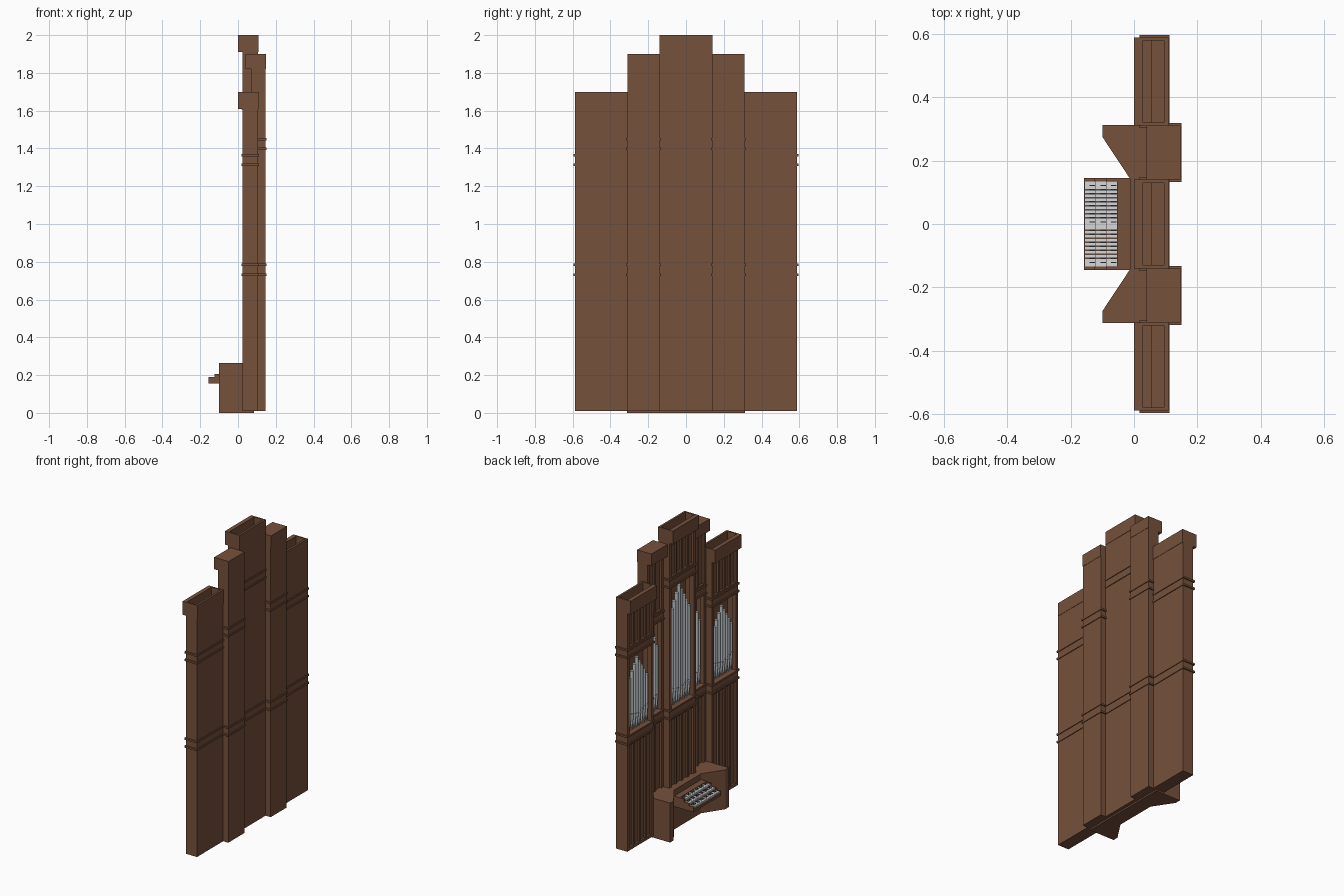
import bpy, bmesh, math
from mathutils import Matrix, Vector

if "Cube" in bpy.data.objects:
    bpy.data.objects.remove(bpy.data.objects["Cube"])


def material(name, rgb):
    m = bpy.data.materials.new(name)
    m.diffuse_color = (*rgb, 1)
    m.use_nodes = True
    m.node_tree.nodes["Principled BSDF"].inputs["Base Color"].default_value = m.diffuse_color
    return m


WOOD = material("brown wood", (0.18, 0.082, 0.044))
METAL = material("pipe metal", (0.56, 0.60, 0.63))
IVORY = material("key white", (0.68, 0.68, 0.68))
EBONY = material("key black", (0.02, 0.02, 0.02))


def finish(bm, name, mat, smooth=False):
    bmesh.ops.recalc_face_normals(bm, faces=bm.faces)
    me = bpy.data.meshes.new(name)
    bm.to_mesh(me)
    bm.free()
    me.materials.append(mat)
    ob = bpy.data.objects.new(name, me)
    bpy.context.collection.objects.link(ob)
    if smooth:
        bpy.ops.object.select_all(action='DESELECT')
        ob.select_set(True)
        bpy.context.view_layer.objects.active = ob
        bpy.ops.object.shade_smooth_by_angle(angle=math.radians(40))
    return ob


def box(bm, x0, x1, y0, y1, z0, z1):
    c = Vector(((x0 + x1) / 2, (y0 + y1) / 2, (z0 + z1) / 2))
    s = Matrix.Diagonal((x1 - x0, y1 - y0, z1 - z0, 1))
    bmesh.ops.create_cube(bm, size=1, matrix=Matrix.Translation(c) @ s)


def boxes(name, mat, items):
    bm = bmesh.new()
    for b in items:
        box(bm, *b)
    return finish(bm, name, mat)


def cylinder(bm, r0, r1, x, y, z0, z1, sides=12):
    bmesh.ops.create_cone(bm, cap_ends=True, segments=sides, radius1=r0, radius2=r1,
                          depth=z1 - z0, matrix=Matrix.Translation((x, y, (z0 + z1) / 2)))


def panel_field(name, xf, y0, y1, z0, z1, count):
    """Framed field of tall narrow recessed panels."""
    post, rail, rib = 0.024, 0.02, 0.014
    items = [(xf + 0.014, xf + 0.03, y0, y1, z0, z1)]
    items += [(xf, xf + 0.02, y0, y1, z0, z0 + rail), (xf, xf + 0.02, y0, y1, z1 - rail, z1)]
    items += [(xf, xf + 0.02, y0, y0 + post, z0, z1), (xf, xf + 0.02, y1 - post, y1, z0, z1)]
    step = (y1 - y0 - 2 * post + rib) / count
    for i in range(1, count):
        y = y0 + post + i * step - rib
        items.append((xf + 0.002, xf + 0.02, y, y + rib, z0, z1))
    boxes(name, WOOD, items)


def tower(name, y0, y1, xf, xb, top, crown_z, crown_x, mz, panels, pipes, low, peak, hollow):
    """One bay of the case; xf is the facade plane, xb the back, mz the upper moulding."""
    # carcass: back wall, side walls and shelves
    carcass = [(xb - 0.012, xb, y0, y1, 0.01, top),
               (xf + 0.01, xb, y0, y0 + 0.01, 0.01, top),
               (xf + 0.01, xb, y1 - 0.01, y1, 0.01, top),
               (xf, xb, y0, y1, 0.735, 0.78),
               (xf, xb, y0, y1, mz, mz + 0.05),
               (xf, xb, y0, y1, 0.01, 0.02)]
    # posts beside the pipe opening
    carcass += [(xf, xf + 0.03, y0, y0 + 0.022, 0.78, mz),
                (xf, xf + 0.03, y1 - 0.022, y1, 0.78, mz)]
    boxes(name + "_carcass", WOOD, carcass)
    panel_field(name + "_lower_panels", xf, y0, y1, 0.01, 0.735, panels)
    panel_field(name + "_upper_panels", xf, y0, y1, mz + 0.05, crown_z + 0.005, panels)
    # crown, open above on the wide bays
    if hollow:
        crown = [(crown_x, xf + 0.003, y0, y1, crown_z, top),
                 (xf, xb + 0.002, y0, y0 + 0.01, crown_z, top),
                 (xf, xb + 0.002, y1 - 0.01, y1, crown_z, top),
                 (xb - 0.005, xb + 0.002, y0, y1, crown_z, top)]
    else:
        crown = [(crown_x, xb + 0.002, y0, y1, crown_z, top)]
    boxes(name + "_crown", WOOD, crown)
    # double mouldings
    boxes(name + "_mouldings", WOOD,
          [(xf - 0.007, xb + 0.005, y0 - 0.008, y1 + 0.008, z, z + 0.012)
           for z in (0.725, 0.778, mz - 0.003, mz + 0.048)])
    # pipes: conical foot, mouth lip and body, tallest in the middle
    bm = bmesh.new()
    a, b = y0 + 0.024, y1 - 0.024
    step = (b - a) / pipes
    r = step * 0.45
    mid = (pipes - 1) / 2
    for i in range(pipes):
        t = 1 - abs(i - mid) / mid
        y, x = a + (i + 0.5) * step, xf + 0.028
        ztop = low + (peak - low) * t
        foot = 0.90 - 0.03 * t
        cylinder(bm, r * 0.3, r, x, y, 0.785, foot)
        cylinder(bm, r, r, x, y, foot, ztop)
        box(bm, x - r - 0.001, x, y - r * 0.5, y + r * 0.5, foot + 0.012, foot + 0.018)
    finish(bm, name + "_pipes", METAL, smooth=True)


# five bays: wide centre, recessed narrow pair, wide outer pair
tower("centre_bay", -0.14, 0.14, 0.025, 0.107, 2.0, 1.91, 0.0, 1.61, 4, 9, 1.40, 1.575, True)
for s, side in ((-1, "right"), (1, "left")):
    n = sorted((s * 0.14, s * 0.31))
    o = sorted((s * 0.31, s * 0.588))
    tower(side + "_narrow_bay", *n, 0.068, 0.145, 1.9, 1.82, 0.04, 1.395, 2, 5, 1.22, 1.35, False)
    tower(side + "_outer_bay", *o, 0.025, 0.107, 1.7, 1.61, 0.0, 1.31, 4, 9, 1.11, 1.26, True)

# console with splayed wings
half = [(0.085, 0.312), (-0.10, 0.312), (-0.10, 0.275), (-0.012, 0.142)]
plan = half + [(x, -y) for x, y in reversed(half)]
bm = bmesh.new()
face = bm.faces.new([bm.verts.new((x, y, 0)) for x, y in plan])
ext = bmesh.ops.extrude_face_region(bm, geom=[face])
bmesh.ops.translate(bm, vec=(0, 0, 0.265),
                    verts=[v for v in ext["geom"] if isinstance(v, bmesh.types.BMVert)])
finish(bm, "console", WOOD)

# key desk: shelf, back rest and stepped cheeks
desk = [(-0.157, -0.01, -0.145, 0.145, 0.155, 0.17),
        (-0.053, -0.01, -0.145, 0.145, 0.165, 0.225)]
for s in (-1, 1):
    y = sorted((s * 0.134, s * 0.145))
    for x, z in ((-0.157, 0.19), (-0.124, 0.205), (-0.088, 0.225)):
        desk.append((x, -0.01, *y, 0.16, z))
boxes("key_desk", WOOD, desk)

# three stepped manuals
white, black = [], []
count = 21
w = 0.268 / count
for x, z in ((-0.156, 0.188), (-0.122, 0.204), (-0.088, 0.220)):
    for i in range(count):
        y = -0.134 + i * w
        white.append((x, x + 0.036, y + 0.0006, y + w - 0.0006, z - 0.012, z))
        if i % 7 not in (2, 6) and i < count - 1:
            black.append((x + 0.016, x + 0.033, y + w - 0.0022, y + w + 0.0022, z - 0.002, z + 0.003))
boxes("white_keys", IVORY, white)
boxes("black_keys", EBONY, black)
